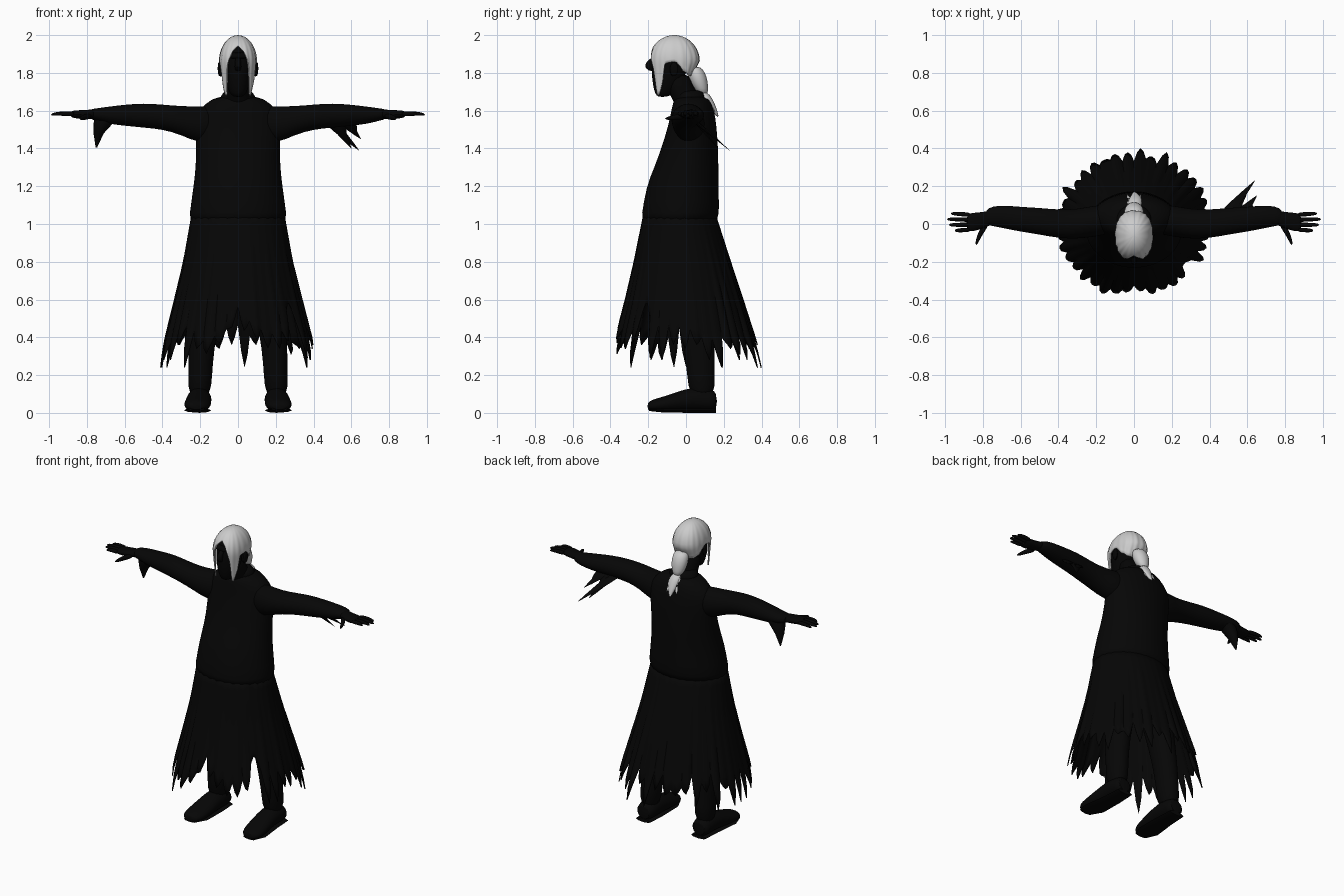
import bpy, bmesh, math, random
from mathutils import Vector

random.seed(11)
cube = bpy.data.objects.get("Cube")
if cube:
    bpy.data.objects.remove(cube, do_unlink=True)


def material(name, value):
    m = bpy.data.materials.new(name)
    m.use_nodes = True
    m.diffuse_color = (value, value, value, 1)
    m.node_tree.nodes["Principled BSDF"].inputs["Base Color"].default_value = m.diffuse_color
    return m


CLOTH = material("black cloth", 0.0018)
SKIN = material("dark skin", 0.0014)
HAIR = material("pale grey hair", 0.6)


def finish(name, bm, mat, subdivide=0, thickness=0, angle=50):
    bmesh.ops.recalc_face_normals(bm, faces=bm.faces)
    mesh = bpy.data.meshes.new(name)
    bm.to_mesh(mesh)
    bm.free()
    mesh.materials.append(mat)
    ob = bpy.data.objects.new(name, mesh)
    bpy.context.collection.objects.link(ob)
    if thickness:
        mod = ob.modifiers.new("thickness", "SOLIDIFY")
        mod.thickness, mod.offset = thickness, -1
    if subdivide:
        mod = ob.modifiers.new("smooth", "SUBSURF")
        mod.levels = mod.render_levels = subdivide
    bpy.ops.object.select_all(action="DESELECT")
    ob.select_set(True)
    bpy.context.view_layer.objects.active = ob
    bpy.ops.object.shade_smooth_by_angle(angle=math.radians(angle))


def skin_rows(bm, rows):
    n = len(rows[0])
    for a, b in zip(rows, rows[1:]):
        for i in range(n):
            j = (i + 1) % n
            bm.faces.new((a[i], a[j], b[j], b[i]))


def loft(name, rings, mat, axis="z", sides=16, side=1, subdivide=1):
    """Skin oval rings (x, y, z, radius, radius) lying across one axis."""
    u, v = {"x": ((0, 1, 0), (0, 0, 1)), "y": ((1, 0, 0), (0, 0, 1)),
            "z": ((1, 0, 0), (0, 1, 0))}[axis]
    bm, rows = bmesh.new(), []
    for x, y, z, ra, rb in rings:
        row = []
        for i in range(sides):
            t = math.tau * i / sides
            p = Vector((x, y, z)) + Vector(u) * ra * math.cos(t) + Vector(v) * rb * math.sin(t)
            p.x *= side
            row.append(bm.verts.new(p))
        rows.append(row)
    skin_rows(bm, rows)
    bm.faces.new(rows[0])
    bm.faces.new(rows[-1])
    finish(name, bm, mat, subdivide)


def spike(name, base, tip, width, mat):
    b, t = Vector(base), Vector(tip)
    rings = [(*b.lerp(t, f), width * w, width * w * 0.4)
             for f, w in ((0, 1), (0.4, 0.8), (0.75, 0.4), (1, 0.04))]
    loft(name, rings, mat, sides=6, subdivide=0)


def sample(table, key):
    """Straight-line lookup in a table sorted by its first column."""
    key = min(max(key, table[0][0]), table[-1][0])
    for a, b in zip(table, table[1:]):
        if key <= b[0]:
            f = (key - a[0]) / (b[0] - a[0])
            return [p + (q - p) * f for p, q in zip(a[1:], b[1:])]


# Jacket: height, half width, front y, back y
jacket = [(1.0, .262, -.24, .165), (1.04, .26, -.237, .178), (1.2, .237, -.212, .173),
          (1.3, .225, -.168, .173), (1.42, .222, -.125, .17), (1.52, .23, -.095, .162),
          (1.59, .218, -.08, .152), (1.64, .17, -.07, .138), (1.68, .11, -.055, .115)]
loft("jacket", [(0, (f + b) / 2, z, w, (b - f) / 2) for z, w, f, b in jacket], CLOTH, sides=28)
loft("collar", [(0, .03, 1.63, .12, .09), (0, .02, 1.69, .085, .08),
                (0, .02, 1.71, .07, .07)], CLOTH)

# Tattered skirt of the coat, torn into uneven strips
skirt = [(.2, .435, -.415, .42), (.4, .397, -.378, .366), (.6, .345, -.325, .303),
         (.8, .294, -.278, .238), (1.06, .245, -.225, .155)]
TEETH, STEPS, ROWS = 38, 4, 10
tips = [random.choice((.24, .28, .31, .34, .36)) for _ in range(TEETH)]
notches = [random.uniform(.37, .47) for _ in range(TEETH)]
flare = [random.uniform(-.05, .03) for _ in range(TEETH)]
bm, columns = bmesh.new(), []
for i in range(TEETH * STEPS):
    k, j = divmod(i, STEPS)
    a = math.tau * i / (TEETH * STEPS)
    a = a - math.tau if a > math.pi else a
    start, end = notches[k], notches[(k + 1) % TEETH]
    hem = (start, .6 * tips[k] + .4 * start, tips[k], .6 * tips[k] + .4 * end)[j]
    hem += .11 * math.exp(-(a / .22) ** 2) + .22 * math.exp(-((a - .9) / .1) ** 2)
    column = []
    for r in range(ROWS + 1):
        z = 1.06 + (hem - 1.06) * r / ROWS
        w, f, b = sample(skirt, z)
        drop = 1.06 - z
        fold = 1 + drop * (flare[k] * (0, .8, 1, .8)[j] - (.05, 0, 0, 0)[j])
        column.append(bm.verts.new((w * fold * math.sin(a),
                                    (f + b) / 2 - (b - f) / 2 * fold * math.cos(a), z)))
    columns.append(column)
skin_rows(bm, [list(row) for row in zip(*columns)])
finish("tattered_skirt", bm, CLOTH, thickness=.006)

for s, word in ((1, "left"), (-1, "right")):
    # Legs and shoes
    loft(word + "_leg", [(.1, .03, .98, .11, .12), (.13, .04, .75, .1, .11),
                         (.175, .06, .5, .077, .09), (.195, .07, .33, .069, .082),
                         (.2, .08, .2, .064, .074), (.205, .085, .08, .062, .07)], CLOTH, side=s)
    loft(word + "_shoe", [(.205, .165, .06, .05, .05), (.205, .13, .068, .064, .06),
                          (.205, .03, .075, .066, .064), (.21, -.05, .058, .07, .052),
                          (.215, -.13, .044, .073, .04), (.22, -.18, .038, .062, .032),
                          (.22, -.205, .034, .036, .02)], CLOTH, "y", side=s)
    loft(word + "_sole", [(.205, .16, .012, .055, .012), (.205, .04, .012, .062, .012),
                          (.215, -.12, .014, .072, .012), (.22, -.195, .02, .045, .01)],
         CLOTH, "y", 8, s, 0)

    # Sleeves, narrowing into the wrists
    loft(word + "_sleeve", [(.1, .03, 1.53, .08, .1), (.21, .015, 1.525, .085, .1),
                            (.3, 0, 1.548, .08, .077), (.4, 0, 1.567, .077, .067),
                            (.5, .015, 1.575, .072, .066), (.6, .025, 1.576, .067, .057),
                            (.69, .038, 1.576, .062, .046), (.75, .042, 1.58, .053, .033),
                            (.79, .035, 1.582, .04, .026)], CLOTH, "x", side=s)

    # Hands
    loft(word + "_hand", [(.74, .038, 1.582, .042, .027), (.8, .02, 1.58, .044, .026),
                          (.85, .01, 1.58, .052, .023), (.89, .008, 1.582, .048, .018)],
         SKIN, "x", 12, s)
    for k, reach in enumerate((.95, .98, .99, .97)):
        y = -.03 + .026 * k
        loft(f"{word}_finger_{k + 1}", [(.86, y, 1.582, .014, .016), (.92, y * 1.1, 1.586, .0125, .013),
                                        (reach - .012, y * 1.15, 1.582, .01, .01),
                                        (reach, y * 1.15, 1.578, .004, .004)], SKIN, "x", 8, s)
    loft(word + "_thumb", [(.785, -.005, 1.572, .02, .018), (.81, -.045, 1.566, .016, .016),
                           (.826, -.08, 1.562, .012, .013), (.836, -.112, 1.557, .005, .005)],
         SKIN, "y", 8, s)

    # Ears
    loft(word + "_ear", [(.08, -.07, 1.815, .018, .035), (.1, -.062, 1.82, .026, .044),
                         (.108, -.06, 1.824, .016, .028)], SKIN, "x", 10, s)

# Drooping right cuff and torn left sleeve rags
loft("right_cuff", [(.69, .045, 1.57, .07, .045), (.715, .05, 1.53, .05, .045),
                    (.738, .06, 1.48, .027, .032), (.75, .07, 1.405, .004, .004)],
     CLOTH, side=-1, subdivide=0)
for k, tip in enumerate(((.64, .23, 1.39), (.6, .17, 1.4), (.57, .14, 1.44),
                         (.65, .15, 1.45), (.63, .1, 1.49))):
    spike(f"left_sleeve_rag_{k + 1}", (.48 + .025 * k, .05, 1.545), tip, .035, CLOTH)

# Neck, face and nose
loft("neck", [(0, .035, 1.58, .085, .08), (0, .01, 1.66, .07, .078),
              (0, -.04, 1.73, .065, .078), (0, -.05, 1.8, .06, .075)], SKIN)
loft("face", [(0, -.125, 1.672, .022, .025), (0, -.115, 1.69, .045, .05),
              (0, -.1, 1.74, .063, .078), (0, -.09, 1.8, .076, .094),
              (0, -.08, 1.87, .08, .102), (0, -.07, 1.93, .068, .085),
              (0, -.07, 1.97, .035, .045)], SKIN)
loft("nose", [(0, -.165, 1.885, .014, .015), (0, -.187, 1.86, .017, .024),
              (0, -.2, 1.832, .021, .025), (0, -.18, 1.808, .014, .014)], SKIN, sides=8)
loft("brow", [(0, -.165, 1.875, .055, .016), (0, -.165, 1.89, .058, .017),
              (0, -.152, 1.91, .042, .016)], SKIN, sides=12)

# Hair: a domed shell whose lower edge varies with the angle from the front
edge = [(0, 1.945), (.28, 1.915), (.5, 1.86), (.62, 1.8), (.7, 1.69), (.85, 1.68), (1.0, 1.72),
        (1.12, 1.76), (1.25, 1.85), (1.6, 1.86), (1.9, 1.81), (2.4, 1.785), (math.pi, 1.78)]
CENTRE, RISE = 1.86, .14
bm, columns = bmesh.new(), []
for i in range(96):
    a = math.tau * i / 96 - math.pi
    # Slightly squared outline
    sx = math.copysign(abs(math.sin(a)) ** .85, a)
    sy = math.copysign(abs(math.cos(a)) ** .85, math.cos(a))
    low, column = sample(edge, abs(a))[0], []
    last = (math.pi / 2 + (CENTRE - low) / RISE if low < CENTRE
            else math.acos((low - CENTRE) / RISE))
    for r in range(15):
        # Even steps over the dome, then a straight fall
        t = max(last * r / 14, .02)
        fall = max(0, t - math.pi / 2)
        size = math.sin(min(t, math.pi / 2)) * (1 - .1 * fall)
        z = CENTRE - RISE * fall if fall else CENTRE + RISE * math.cos(t)
        strand = 1 + .012 * math.sin(18 * a) * size
        back = max(0, -math.cos(a)) * max(0, CENTRE - z) * .5
        column.append(bm.verts.new((.1 * size * strand * sx * (1 - back),
                                    -.062 - (.134 * strand - back) * size * sy, z)))
    columns.append(column)
rows = [list(row) for row in zip(*columns)]
skin_rows(bm, rows)
bm.faces.new(rows[0])
finish("hair", bm, HAIR, thickness=.008)

# Tied tail of hair
loft("ponytail_bulb", [(0, .045, 1.835, .035, .03), (0, .055, 1.805, .052, .046),
                       (0, .066, 1.76, .054, .05), (0, .08, 1.715, .042, .038),
                       (0, .092, 1.685, .026, .024)], HAIR)
loft("ponytail", [(0, .09, 1.7, .026, .024), (.006, .11, 1.665, .04, .03),
                  (.008, .13, 1.63, .034, .025), (.006, .15, 1.6, .02, .016),
                  (0, .17, 1.565, .004, .004)], HAIR)
for k, x in enumerate((-.035, .035)):
    spike(f"ponytail_wisp_{k + 1}", (x * .4, .105, 1.68), (x, .155, 1.59), .02, HAIR)
